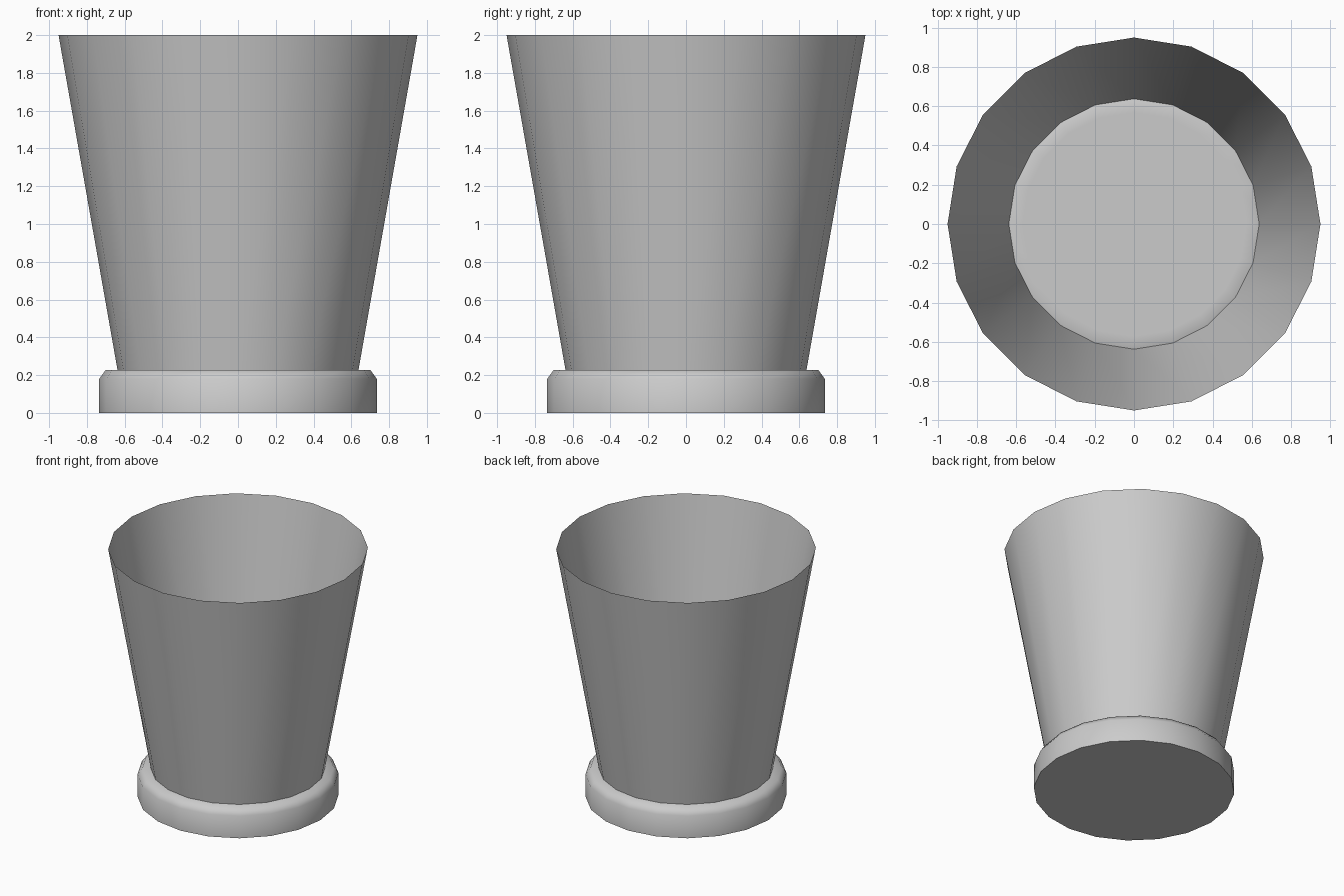
import bpy
from math import cos, sin, tau, radians

SIDES = 20

cube = bpy.data.objects.get("Cube")
if cube:
    bpy.data.objects.remove(cube, do_unlink=True)

grey = bpy.data.materials.new("light grey")
grey.use_nodes = True
grey.diffuse_color = (0.6, 0.6, 0.6, 1)
grey.node_tree.nodes["Principled BSDF"].inputs["Base Color"].default_value = (0.6, 0.6, 0.6, 1)


def lathe(name, profile, cap_bottom=False, cap_top=False, angle=60):
    """Turn a (radius, height) profile around the z axis."""
    verts = [(r * cos(tau * i / SIDES), r * sin(tau * i / SIDES), z)
             for r, z in profile for i in range(SIDES)]
    faces = []
    for ring in range(len(profile) - 1):
        a, b = ring * SIDES, (ring + 1) * SIDES
        for i in range(SIDES):
            j = (i + 1) % SIDES
            faces.append((a + i, a + j, b + j, b + i))
    if cap_bottom:
        faces.append(tuple(reversed(range(SIDES))))
    if cap_top:
        faces.append(tuple(range(len(verts) - SIDES, len(verts))))
    mesh = bpy.data.meshes.new(name)
    mesh.from_pydata(verts, [], faces)
    mesh.materials.append(grey)
    obj = bpy.data.objects.new(name, mesh)
    bpy.context.collection.objects.link(obj)
    bpy.ops.object.select_all(action="DESELECT")
    obj.select_set(True)
    bpy.context.view_layer.objects.active = obj
    bpy.ops.object.shade_smooth_by_angle(angle=radians(angle))
    return obj


# Chamfered solid foot, whose top is the floor of the cup
lathe("base", [(0.735, 0), (0.735, 0.18), (0.70, 0.228), (0.57, 0.228)],
      cap_bottom=True, cap_top=True)

# Thin flared wall, open at the top
lathe("cup_wall", [(0.638, 0.228), (0.95, 2.0)])
